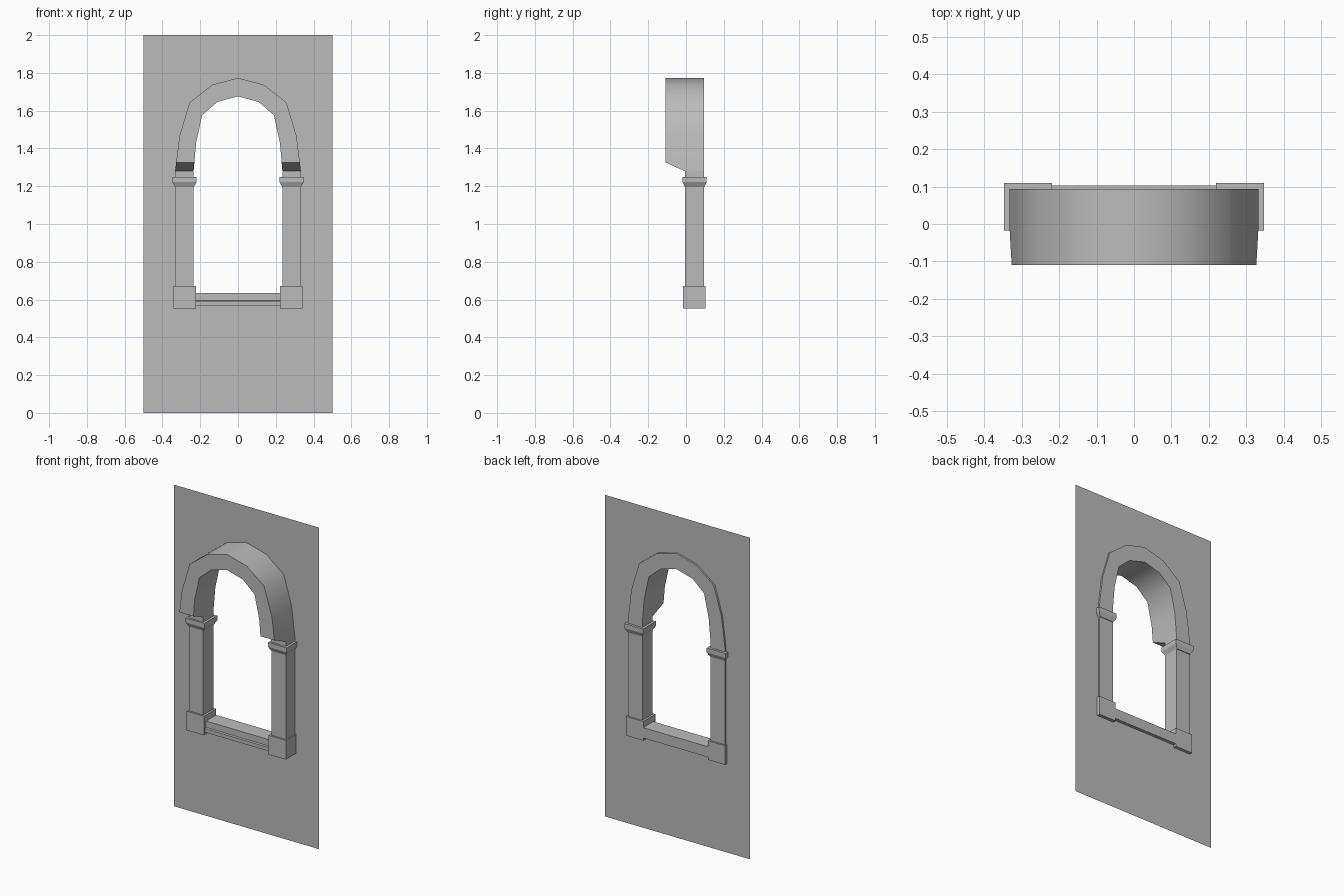
import bpy, bmesh, math

cube = bpy.data.objects.get("Cube")
if cube:
    bpy.data.objects.remove(cube, do_unlink=True)

STONE = (0.5, 0.5, 0.5, 1)
stone = bpy.data.materials.new("grey_stone")
stone.use_nodes = True
stone.diffuse_color = STONE
stone.node_tree.nodes["Principled BSDF"].inputs["Base Color"].default_value = STONE


def finish(name, bm, mirror=False, smooth=False):
    """Turn a bmesh into a named stone object, optionally mirrored in x."""
    mesh = bpy.data.meshes.new(name)
    bm.to_mesh(mesh)
    bm.free()
    mesh.materials.append(stone)
    obj = bpy.data.objects.new(name, mesh)
    bpy.context.collection.objects.link(obj)
    if mirror:
        obj.modifiers.new("Mirror", "MIRROR")
    if smooth:
        bpy.ops.object.select_all(action="DESELECT")
        obj.select_set(True)
        bpy.context.view_layer.objects.active = obj
        bpy.ops.object.shade_smooth_by_angle(angle=math.radians(45))


def loft(name, rings, **options):
    """Skin a list of equal point rings and cap both ends."""
    bm = bmesh.new()
    rows = [[bm.verts.new(p) for p in ring] for ring in rings]
    for a, b in zip(rows, rows[1:]):
        for i in range(len(a)):
            j = (i + 1) % len(a)
            bm.faces.new((a[i], a[j], b[j], b[i]))
    bm.faces.new(rows[0])
    bm.faces.new(rows[-1])
    bmesh.ops.recalc_face_normals(bm, faces=bm.faces)
    finish(name, bm, **options)


def rect(x0, x1, y0, y1, z):
    return [(x0, y0, z), (x1, y0, z), (x1, y1, z), (x0, y1, z)]


FRONT, FACE, BACK = -0.109, -0.006, 0.094   # hood front, post front, post back
PANEL_Y = 0.083
SPRING, LIP = 1.28, 1.326                   # arch foot and raised front lip

# Arch: outer and inner outline from the foot to the crown
outer = [(0.333, SPRING), (0.31, 1.465), (0.257, 1.643), (0.135, 1.738), (0, 1.773)]
inner = [(0.235, SPRING), (0.222, 1.43), (0.19, 1.576), (0.11, 1.646), (0, 1.676)]


def arch_ring(o, i, side):
    of, inf = o, i
    if o[1] == SPRING:                      # front of the foot is cut at a slant
        of, inf = (o[0] - 0.006, LIP), (i[0] - 0.004, LIP)
    points = [(of, FRONT), (o, FACE), (o, BACK), (i, BACK), (i, FACE), (inf, FRONT)]
    return [(side * p[0], y, p[1]) for p, y in points]


pairs = list(zip(outer, inner))
rings = [arch_ring(o, i, -1) for o, i in pairs]
rings += [arch_ring(o, i, 1) for o, i in reversed(pairs[:-1])]
loft("arch_hood", rings, smooth=True)

# Posts, capitals and base blocks, one of each per side
loft("posts", [rect(0.235, 0.333, FACE, BACK, z) for z in (0.6, SPRING)], mirror=True)
loft("capitals", [rect(0.235, 0.333, FACE, 0.098, 1.196),
                  rect(0.219, 0.348, -0.018, 0.109, 1.222),
                  rect(0.219, 0.348, -0.018, 0.109, 1.25)], mirror=True)
loft("base_blocks", [rect(0.222, 0.341, -0.017, 0.103, z) for z in (0.553, 0.672)], mirror=True)

# Sill with a small ledge along its front
sill = [(-0.009, 0.569), (-0.009, 0.592), (0.004, 0.594), (0.004, 0.634),
        (0.103, 0.634), (0.103, 0.569)]
loft("sill", [[(x, y, z) for y, z in sill] for x in (-0.225, 0.225)])

# Thin wall panel with the opening running behind the frame
opening = [((o[0] + i[0]) / 2, (o[1] + i[1]) / 2) for o, i in pairs]
outline = [(0, 2), (0, opening[-1][1])] + opening[-2::-1]
outline += [(0.28, 0.605), (0, 0.605), (0, 0), (0.5, 0), (0.5, 2)]
bm = bmesh.new()
bm.faces.new([bm.verts.new((x, PANEL_Y, z)) for x, z in outline])
bm.normal_update()
bmesh.ops.triangulate(bm, faces=bm.faces)
finish("wall_panel", bm, mirror=True)
